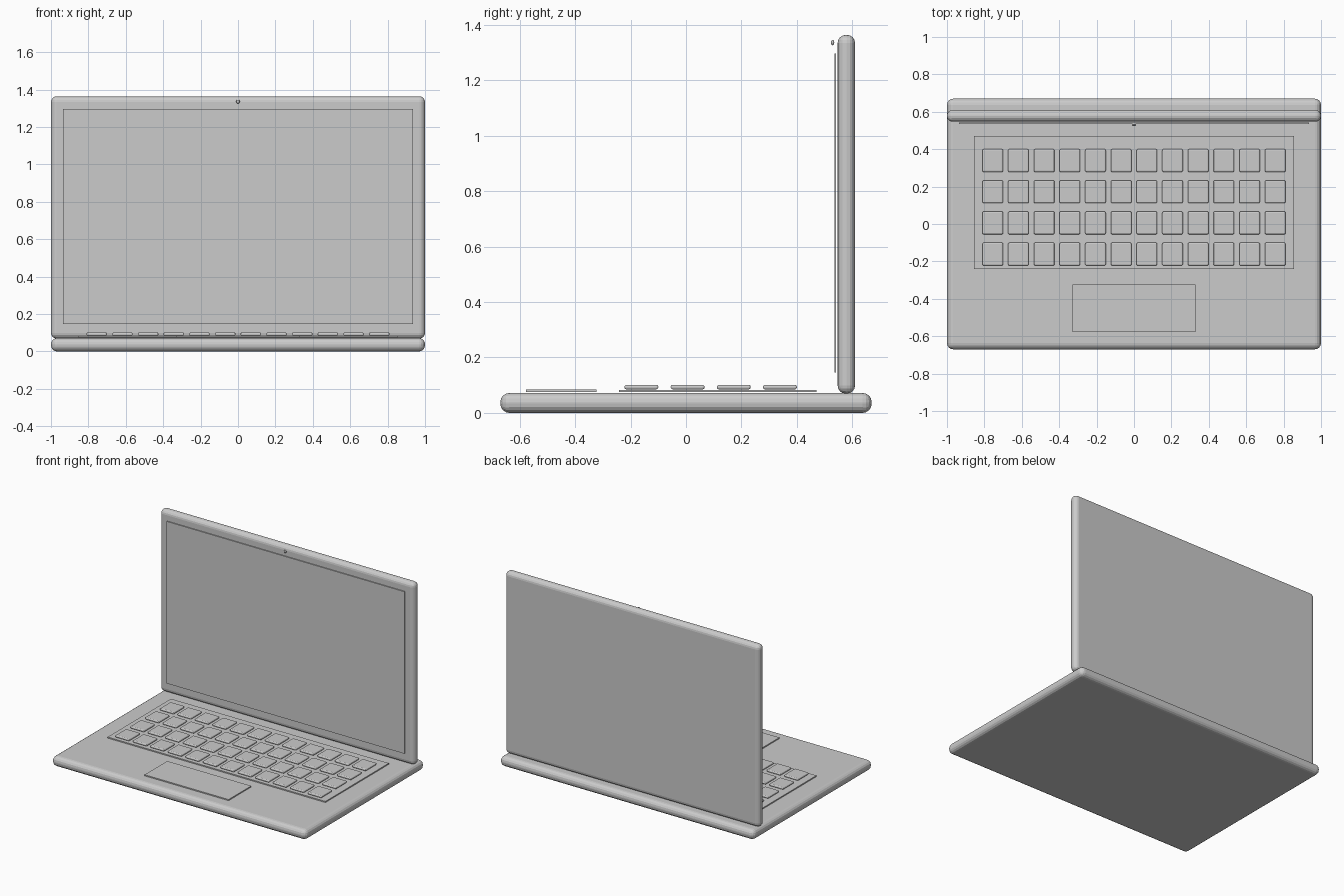
import bpy

if "Cube" in bpy.data.objects:
    bpy.data.objects.remove(bpy.data.objects["Cube"])


def rounded_box(name, x, y, z, bevel=0.0, segments=4):
    """Box from (min, max) ranges with optionally rounded edges."""
    bpy.ops.mesh.primitive_cube_add(size=1)
    ob = bpy.context.object
    ob.name = name
    ranges = (x, y, z)
    for v in ob.data.vertices:
        v.co = [(lo + hi) / 2 + c * (hi - lo) for c, (lo, hi) in zip(v.co, ranges)]
    if bevel:
        mod = ob.modifiers.new("round", 'BEVEL')
        mod.width = bevel
        mod.segments = segments
    return ob


# main bodies
rounded_box("base", (-1, 1), (-0.67, 0.67), (0, 0.072), 0.033)
rounded_box("lid", (-1, 1), (0.547, 0.61), (0.069, 1.364), 0.03)

# thin panels
rounded_box("display", (-0.935, 0.935), (0.535, 0.542), (0.146, 1.297))
rounded_box("keyboard_bed", (-0.856, 0.856), (-0.241, 0.47), (0.075, 0.083))
rounded_box("trackpad", (-0.33, 0.33), (-0.577, -0.323), (0.076, 0.084))

# keys: 4 rows of 12
for row in range(4):
    for col in range(12):
        cx = (col - 5.5) * 0.1373
        cy = -0.161 + row * 0.1667
        rounded_box(f"key_{row}_{col}", (cx - 0.055, cx + 0.055),
                    (cy - 0.061, cy + 0.061), (0.085, 0.101), 0.007, 3)

# camera dot
bpy.ops.mesh.primitive_uv_sphere_add(segments=16, ring_count=8, radius=1,
                                     location=(0, 0.529, 1.336))
camera_dot = bpy.context.object
camera_dot.name = "camera_dot"
camera_dot.scale = (0.01, 0.006, 0.01)
bpy.ops.object.shade_smooth_by_angle()
